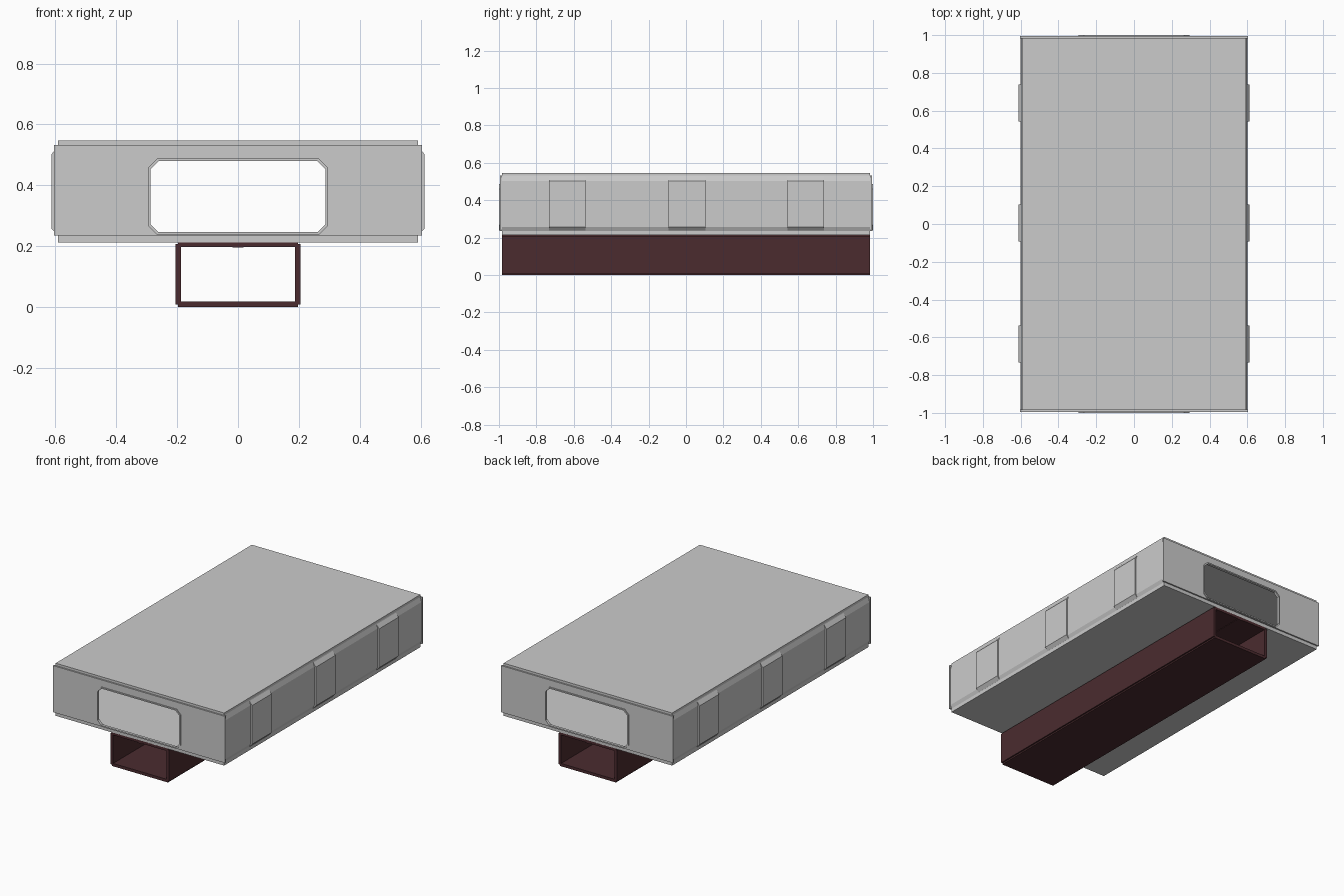
import bpy, bmesh

if "Cube" in bpy.data.objects:
    bpy.data.objects.remove(bpy.data.objects["Cube"])


def make(name, bm, mat=None):
    bmesh.ops.recalc_face_normals(bm, faces=bm.faces)
    me = bpy.data.meshes.new(name)
    bm.to_mesh(me)
    bm.free()
    ob = bpy.data.objects.new(name, me)
    bpy.context.collection.objects.link(ob)
    if mat:
        me.materials.append(mat)
    return ob


def extrude(name, profile, y0, y1, mat=None):
    """Extrude an (x, z) profile along y."""
    bm = bmesh.new()
    a = [bm.verts.new((x, y0, z)) for x, z in profile]
    b = [bm.verts.new((x, y1, z)) for x, z in profile]
    n = len(a)
    bm.faces.new(a)
    bm.faces.new(b[::-1])
    for i in range(n):
        j = (i + 1) % n
        bm.faces.new((a[i], a[j], b[j], b[i]))
    return make(name, bm, mat)


def slab(name, x0, x1, z0, z1, y=0.985, mat=None):
    return extrude(name, [(x0, z0), (x1, z0), (x1, z1), (x0, z1)], -y, y, mat)


def frame(name, outer, inner, y0, y1):
    """Solid frame between two (x, z) outlines with equal point counts."""
    bm = bmesh.new()
    loops = [[bm.verts.new((x, y, z)) for x, z in pts]
             for pts, y in ((outer, y0), (outer, y1), (inner, y1), (inner, y0))]
    n = len(outer)
    for k in range(4):
        p, q = loops[k], loops[(k + 1) % 4]
        for i in range(n):
            j = (i + 1) % n
            bm.faces.new((p[i], p[j], q[j], q[i]))
    return make(name, bm)


def chamfered(hx, z0, z1, c):
    """Rectangle with cut corners, three points per corner."""
    pts = []
    for sx, sz in ((1, 1), (-1, 1), (-1, -1), (1, -1)):
        z = z1 if sz > 0 else z0
        corner = [(sx * hx, z - sz * c),
                  (sx * (hx - c / 2), z - sz * c / 2),
                  (sx * (hx - c), z)]
        pts += corner if sx * sz > 0 else corner[::-1]
    return pts


def rect_for(inner, hx, z0, z1):
    """Rectangle points matching a chamfered outline."""
    pts = []
    for i, (x, z) in enumerate(inner):
        sx = 1 if x > 0 else -1
        top = z > (z0 + z1) / 2
        first_on_side = (i // 3) % 2 == 0
        k = i % 3 if first_on_side else 2 - i % 3
        px = x if k == 2 else sx * hx
        pz = z if k == 0 else (z1 if top else z0)
        pts.append((px, pz))
    return pts


dark = bpy.data.materials.new("dark_brown")
dark.diffuse_color = (0.07, 0.024, 0.028, 1)
dark.use_nodes = True
dark.node_tree.nodes["Principled BSDF"].inputs["Base Color"].default_value = dark.diffuse_color

# Roof and floor plates
slab("top_plate", -0.592, 0.592, 0.532, 0.547)
slab("bottom_plate", -0.592, 0.592, 0.213, 0.236)

# Side walls with chamfered edges and three raised ribs each
for s, side in ((-1, "left"), (1, "right")):
    wall = [(0.585, 0.236), (0.592, 0.236), (0.602, 0.257),
            (0.602, 0.503), (0.592, 0.532), (0.585, 0.532)]
    rib = [(0.594, 0.237), (0.612, 0.257), (0.612, 0.503), (0.594, 0.527)]
    extrude(side + "_wall", [(s * x, z) for x, z in wall], -0.985, 0.985)
    for i, yc in enumerate((-0.635, 0.005, 0.64)):
        extrude(f"{side}_rib_{i + 1}", [(s * x, z) for x, z in rib],
                yc - 0.098, yc + 0.098)

# End walls with a raised rim around the opening
hole = chamfered(0.287, 0.246, 0.480, 0.026)
rim = chamfered(0.295, 0.238, 0.488, 0.029)
for s, end in ((-1, "front"), (1, "back")):
    frame(end + "_wall", rect_for(hole, 0.604, 0.236, 0.532), hole,
          s * 0.983, s * 0.994)
    frame(end + "_opening_rim", rim, hole, s * 0.983, s * 1.0)

# Hollow beam underneath
slab("beam_bottom", -0.197, 0.197, 0.0, 0.018, mat=dark)
slab("beam_top", -0.197, 0.197, 0.198, 0.215, mat=dark)
for s, side in ((-1, "left"), (1, "right")):
    slab(f"beam_{side}", *sorted((s * 0.188, s * 0.206)), 0.009, 0.207, mat=dark)
slab("beam_inner_strip", -0.018, 0.018, 0.195, 0.199, mat=dark)
